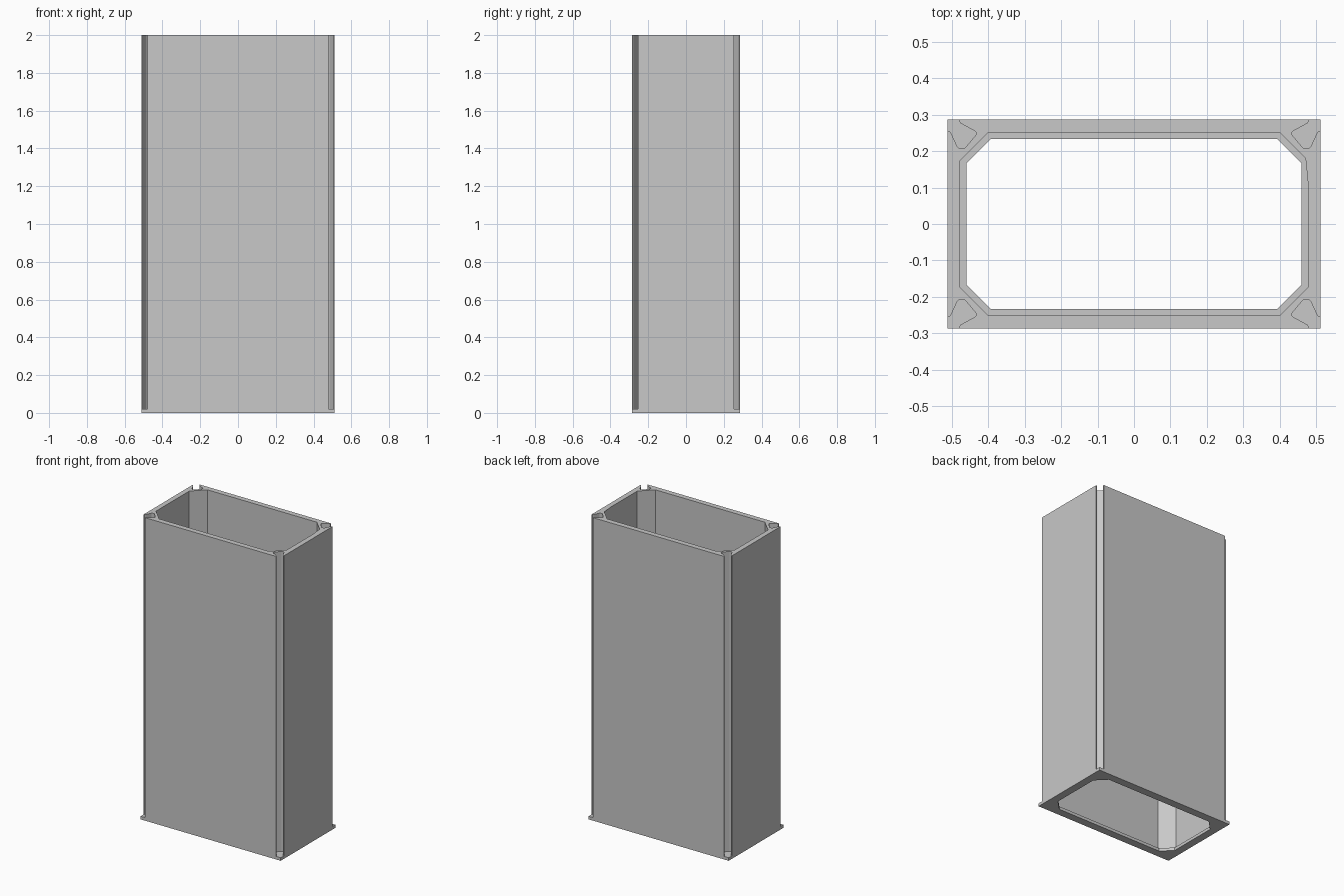
import bpy
import bmesh

default = bpy.data.objects.get("Cube")
if default:
    bpy.data.objects.remove(default, do_unlink=True)

grey = bpy.data.materials.new("plain grey")
grey.use_nodes = True
colour = (0.58, 0.58, 0.58, 1)
grey.diffuse_color = colour
grey.node_tree.nodes["Principled BSDF"].inputs["Base Color"].default_value = colour


def four_corners(corner):
    """Mirror a +x +y corner, listed counter-clockwise, into a closed outline."""
    back = corner[::-1]
    return (corner
            + [(-x, y) for x, y in back]
            + [(-x, -y) for x, y in corner]
            + [(x, -y) for x, y in back])


def hollow_prism(name, outer, inner, z0, z1):
    """Extrude the area between two outlines from z0 to z1."""
    bm = bmesh.new()
    for outline in (outer, inner):
        verts = [bm.verts.new((x, y, z0)) for x, y in four_corners(outline)]
        for a, b in zip(verts, verts[1:] + verts[:1]):
            bm.edges.new((a, b))
    bmesh.ops.triangle_fill(bm, use_beauty=True, edges=bm.edges[:], normal=(0, 0, 1))
    ext = bmesh.ops.extrude_face_region(bm, geom=bm.faces[:], use_keep_orig=True)
    top = [v for v in ext["geom"] if isinstance(v, bmesh.types.BMVert)]
    bmesh.ops.translate(bm, verts=top, vec=(0, 0, z1 - z0))
    bmesh.ops.recalc_face_normals(bm, faces=bm.faces[:])
    mesh = bpy.data.meshes.new(name)
    bm.to_mesh(mesh)
    bm.free()
    mesh.materials.append(grey)
    obj = bpy.data.objects.new(name, mesh)
    bpy.context.collection.objects.link(obj)
    return obj


W, D = 0.512, 0.286      # half width and half depth
FLOOR = 0.02             # thickness of the base plate

# Tube walls: flared open slot at every outer corner, chamfered bore
slot = [(W, 0.254), (0.506, 0.254), (0.502, 0.25), (0.484, 0.211), (0.478, 0.207),
        (0.468, 0.207), (0.463, 0.209), (0.434, 0.244), (0.432, 0.249),
        (0.435, 0.254), (0.475, 0.276), (0.478, 0.28), (0.478, D)]
hollow_prism("tube_walls", slot, [(0.478, 0.173), (0.4, 0.251)], FLOOR, 2)

# Base plate: full rectangle with a smaller chamfered opening
hollow_prism("base_plate", [(W, D)], [(0.46, 0.166), (0.393, 0.233)], 0, FLOOR)
